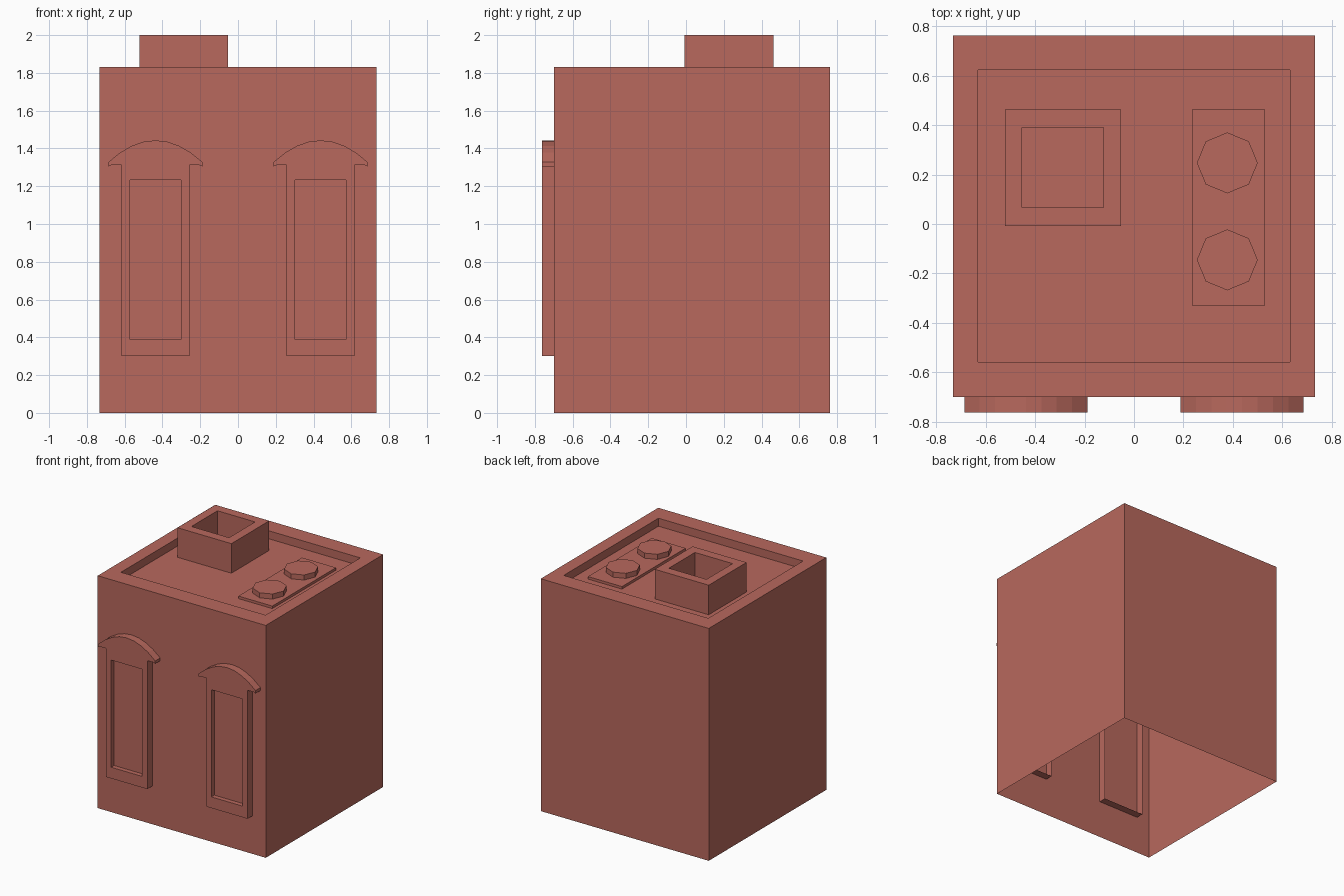
import bpy, bmesh, math

if "Cube" in bpy.data.objects:
    bpy.data.objects.remove(bpy.data.objects["Cube"])

brick = bpy.data.materials.new("brick_red")
brick.diffuse_color = (0.48, 0.14, 0.11, 1)
brick.use_nodes = True
brick.node_tree.nodes["Principled BSDF"].inputs["Base Color"].default_value = brick.diffuse_color


def rect(x0, x1, y0, y1):
    return [(x0, y0), (x1, y0), (x1, y1), (x0, y1)]


def bridge(bm, a, b):
    n = len(a)
    for i in range(n):
        j = (i + 1) % n
        bm.faces.new((a[i], a[j], b[j], b[i]))


def loop(bm, pts, z):
    return [bm.verts.new((x, y, z)) for x, y in pts]


def finish(bm, name):
    me = bpy.data.meshes.new(name)
    bm.to_mesh(me)
    bm.free()
    me.materials.append(brick)
    ob = bpy.data.objects.new(name, me)
    bpy.context.collection.objects.link(ob)
    return ob


def shell(name, levels, cap=True):
    """Skin a stack of (outline, z) levels, open underneath."""
    bm = bmesh.new()
    loops = [loop(bm, pts, z) for pts, z in levels]
    for a, b in zip(loops, loops[1:]):
        bridge(bm, a, b)
    if cap:
        bm.faces.new(loops[-1])
    return finish(bm, name)


FLOOR, TOP = 1.767, 1.83

# Hollow building with parapet and sunken roof, open at the bottom
outer = rect(-0.732, 0.732, -0.70, 0.762)
inner = rect(-0.63, 0.63, -0.557, 0.622)
shell("building_walls", [(outer, 0), (outer, TOP), (inner, TOP), (inner, FLOOR)])

# Square chimney with open flue
stack = rect(-0.522, -0.052, -0.008, 0.463)
flue = rect(-0.452, -0.124, 0.066, 0.39)
shell("chimney", [(stack, FLOOR), (stack, 2), (flue, 2), (flue, FLOOR)], cap=False)

# Roof vent base with two octagonal fans
base = rect(0.234, 0.53, -0.33, 0.463)
shell("vent_base", [(base, FLOOR), (base, 1.787)])
for i, cy in enumerate((-0.145, 0.247)):
    octagon = [(0.377 + 0.123 * math.cos(k * math.pi / 4),
                cy + 0.123 * math.sin(k * math.pi / 4)) for k in range(8)]
    shell(f"vent_fan_{i + 1}", [(octagon, 1.787), (octagon, 1.827)])


# Window surround with arched hood, drawn flat and stood upright
def window(name, cx):
    arch = []
    for k in range(9):
        t = 1 - k / 4
        arch.append((0.249 * t, 1.443 - 0.115 * t * t))
    outline = ([(-0.18, 0.30), (0.18, 0.30), (0.18, 1.312), (0.232, 1.312), (0.249, 1.305)]
               + arch + [(-0.249, 1.305), (-0.232, 1.312), (-0.18, 1.312)])
    hole = rect(-0.135, 0.135, 0.388, 1.232)
    bm = bmesh.new()
    back, front = loop(bm, outline, 0.64), loop(bm, outline, 0.762)
    rim, pane = loop(bm, hole, 0.762), loop(bm, hole, 0.725)
    bridge(bm, back, front)
    bridge(bm, rim, pane)
    bm.faces.new(pane)
    edges = [bm.edges.get((vs[i - 1], vs[i])) for vs in (front, rim) for i in range(len(vs))]
    fill = bmesh.ops.triangle_fill(bm, edges=edges, use_beauty=True, normal=(0, 0, 1))
    for f in fill["geom"]:
        if isinstance(f, bmesh.types.BMFace):
            f.normal_update()
            if f.normal.z < 0:
                f.normal_flip()
    ob = finish(bm, name)
    ob.rotation_euler.x = math.pi / 2
    ob.location.x = cx


window("window_left", -0.437)
window("window_right", 0.437)
